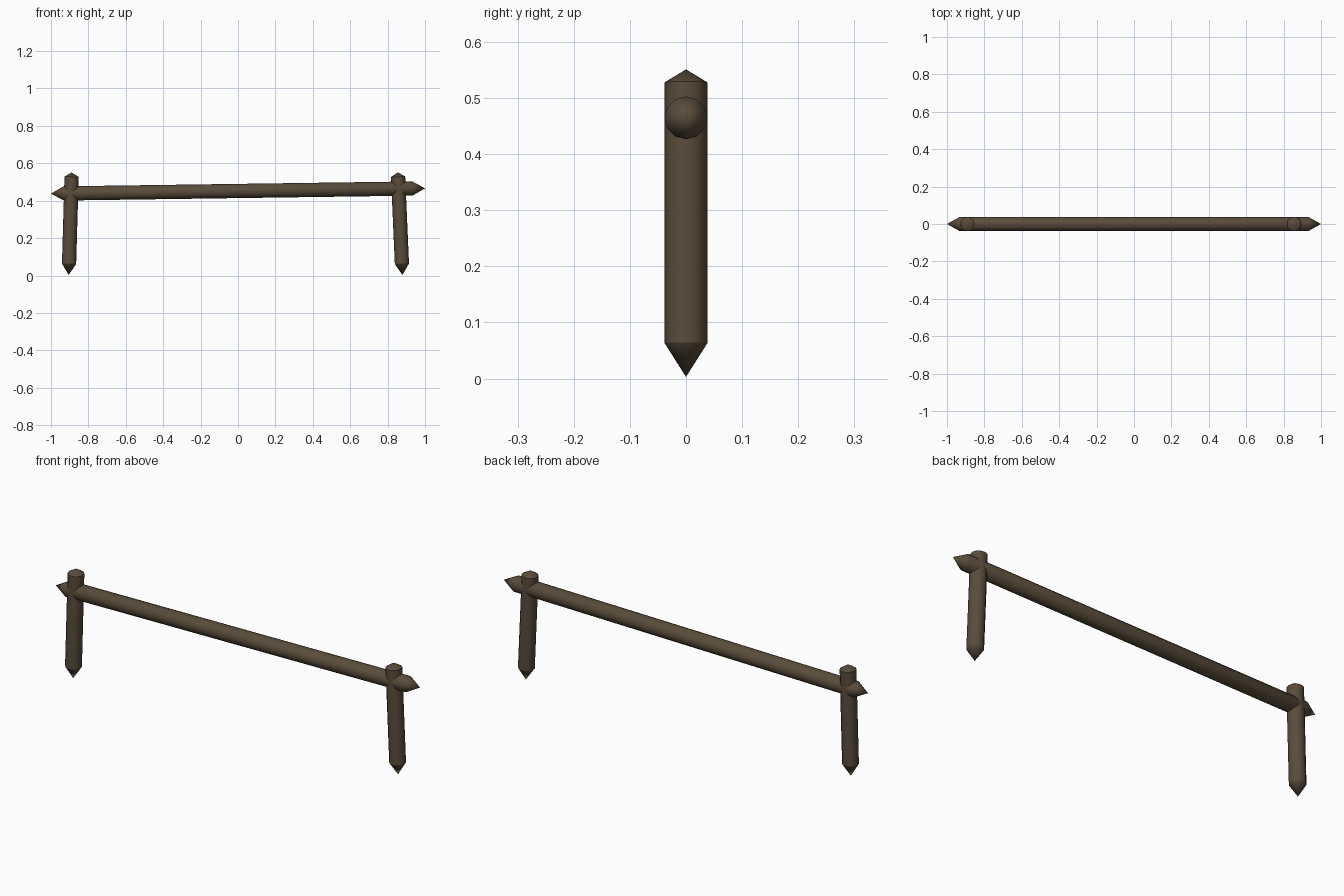
import bpy, bmesh, math
from mathutils import Vector

cube = bpy.data.objects.get("Cube")
if cube:
    bpy.data.objects.remove(cube, do_unlink=True)

wood = bpy.data.materials.new("dark_brown_wood")
wood.use_nodes = True
colour = (0.10, 0.072, 0.043, 1)
wood.diffuse_color = colour
wood.node_tree.nodes["Principled BSDF"].inputs["Base Color"].default_value = colour

RADIUS = 0.038
SIDES = 12


def pointed_log(name, start, end, start_tip, end_tip):
    """Round log between two points, sharpened to a cone at both ends."""
    start, end = Vector(start), Vector(end)
    axis = end - start
    length = axis.length
    bm = bmesh.new()
    rings = []
    for z in (start_tip, length - end_tip):
        rings.append([bm.verts.new((RADIUS * math.cos(a), RADIUS * math.sin(a), z))
                      for a in (math.tau * i / SIDES for i in range(SIDES))])
    low, high = bm.verts.new((0, 0, 0)), bm.verts.new((0, 0, length))
    for i in range(SIDES):
        j = (i + 1) % SIDES
        bm.faces.new((rings[0][i], rings[0][j], rings[1][j], rings[1][i]))
        bm.faces.new((low, rings[0][j], rings[0][i]))
        bm.faces.new((high, rings[1][i], rings[1][j]))
    mesh = bpy.data.meshes.new(name)
    bm.to_mesh(mesh)
    bm.free()
    mesh.materials.append(wood)
    obj = bpy.data.objects.new(name, mesh)
    bpy.context.collection.objects.link(obj)
    obj.location = start
    obj.rotation_euler = axis.to_track_quat("Z", "Y").to_euler()
    bpy.ops.object.select_all(action="DESELECT")
    obj.select_set(True)
    bpy.context.view_layer.objects.active = obj
    bpy.ops.object.shade_smooth_by_angle(angle=math.radians(31))


# Two slightly leaning stakes
pointed_log("right_post", (-0.905, 0, 0.003), (-0.889, 0, 0.551), 0.06, 0.023)
pointed_log("left_post", (0.879, 0, 0.003), (0.855, 0, 0.551), 0.06, 0.023)

# Sloping rail passing through both stakes
pointed_log("rail", (-1, 0, 0.438), (1, 0, 0.466), 0.068, 0.068)
